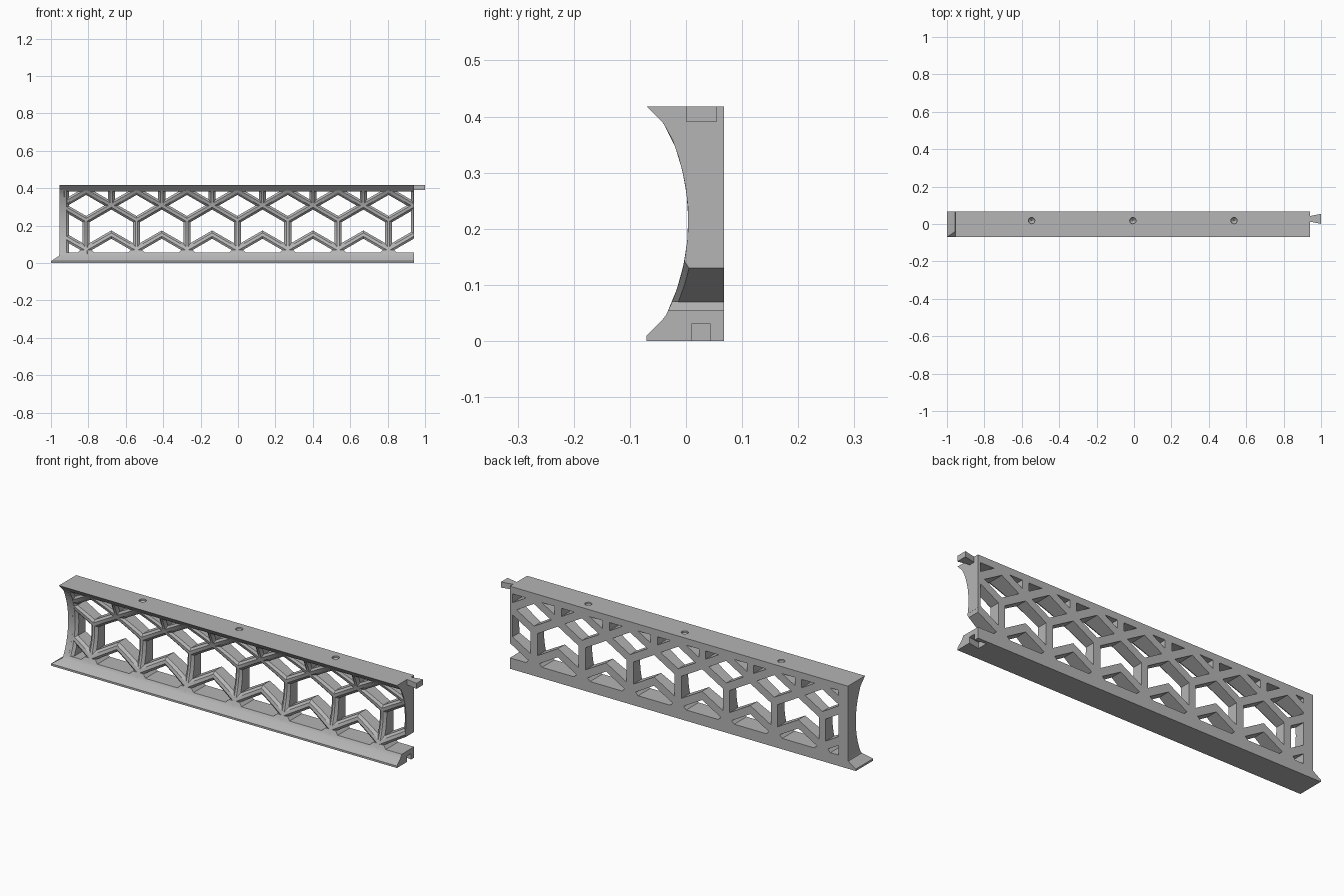
import bpy, bmesh, math

if "Cube" in bpy.data.objects:
    bpy.data.objects.remove(bpy.data.objects["Cube"], do_unlink=True)

BACK = 0.068            # flat rear plane
LEFT, RIGHT = -0.955, 0.94
PERIOD = 0.2695         # lattice spacing
HALF = PERIOD / 2
SIDE = PERIOD / math.sqrt(3)
COLUMNS = [0.805 - PERIOD * k for k in range(7)]
Z_LOW = 0.074           # lowest lattice nodes
Z_TOP = 0.386           # highest lattice nodes

grey = bpy.data.materials.new("plain grey")
grey.use_nodes = True
grey.diffuse_color = (0.46, 0.46, 0.46, 1)
grey.node_tree.nodes["Principled BSDF"].inputs["Base Color"].default_value = (0.46, 0.46, 0.46, 1)


def front(z):
    """Front surface: a hollow arc between two sloping lips."""
    arc = 0.004 - (0.38 - math.sqrt(0.38 ** 2 - (z - 0.215) ** 2))
    return min(arc, max(z - 0.08, -0.07), max(0.348 - z, -0.07))


def steps(a, b, n):
    return [a + (b - a) * i / n for i in range(n + 1)]


def loft(bm, rings):
    """Skin a list of equal rings and cap both ends."""
    rows = [[bm.verts.new(p) for p in ring] for ring in rings]
    n = len(rows[0])
    for a, b in zip(rows, rows[1:]):
        for i in range(n):
            j = (i + 1) % n
            bm.faces.new((a[i], a[j], b[j], b[i]))
    bm.faces.new(rows[0])
    bm.faces.new(rows[-1][::-1])


def slab(bm, zs, left, right):
    """Block between two x limits, following the front curve."""
    loft(bm, [[(left(z), front(z), z), (right(z), front(z), z),
               (right(z), BACK, z), (left(z), BACK, z)] for z in zs])


def section(place, lo, hi):
    """Strut cross-section with chamfered front edges."""
    c = 0.013
    pts = []
    for off, depth in ((-lo, None), (-lo, 0.011), (-max(lo - c, 0), 0),
                       (max(hi - c, 0), 0), (hi, 0.011 if hi else 0), (hi, None)):
        x, z = place(off)
        z = min(max(z, 0.035), 0.389)
        pts.append((x, BACK if depth is None else front(z) + depth, z))
    return pts


def upright(bm, x, z0, z1, lo=0.019, hi=0.019):
    loft(bm, [section(lambda o: (x + o, z), lo, hi) for z in steps(z0, z1, 8)])


def diagonal(bm, x0, z0, x1, z1):
    loft(bm, [section(lambda o: (x0 + (x1 - x0) * t, z0 + (z1 - z0) * t + o), 0.022, 0.022)
              for t in steps(0, 1, 6)])


def finish(bm, name):
    bmesh.ops.recalc_face_normals(bm, faces=bm.faces)
    mesh = bpy.data.meshes.new(name)
    bm.to_mesh(mesh)
    bm.free()
    mesh.materials.append(grey)
    obj = bpy.data.objects.new(name, mesh)
    bpy.context.collection.objects.link(obj)
    return obj


def activate(obj):
    bpy.ops.object.select_all(action='DESELECT')
    obj.select_set(True)
    bpy.context.view_layer.objects.active = obj


def cut(obj, cutter):
    mod = obj.modifiers.new("cut", 'BOOLEAN')
    mod.operation, mod.solver, mod.object = 'DIFFERENCE', 'EXACT', cutter
    activate(obj)
    bpy.ops.object.modifier_apply(modifier=mod.name)
    bpy.data.objects.remove(cutter, do_unlink=True)


def dovetail(bm, x0, x1, z0, z1, neck, wide, mid):
    """Wedge that widens from x0 to x1."""
    loft(bm, [[(x0, mid - neck, z), (x1, mid - wide, z),
               (x1, mid + wide, z), (x0, mid + neck, z)] for z in (z0, z1)])


# Bottom rail, with its left end flaring outwards
bm = bmesh.new()
slab(bm, [0, 0.01, 0.024, 0.0385, 0.047, 0.055],
     lambda z: LEFT - 0.045 * min(max((0.04 - z) / 0.03, 0), 1), lambda z: RIGHT)
bottom_rail = finish(bm, "bottom_rail")

# Dovetail socket under the right end
bm = bmesh.new()
dovetail(bm, RIGHT + 0.002, RIGHT - 0.06, -0.01, 0.03, 0.0165, 0.027, 0.0265)
cut(bottom_rail, finish(bm, "socket_cutter"))

# Top rail
bm = bmesh.new()
slab(bm, [0.383, 0.4, 0.418], lambda z: LEFT, lambda z: RIGHT)
top_rail = finish(bm, "top_rail")

# Conical pin holes in the top rail
bm = bmesh.new()
for x in (-0.547, -0.006, 0.535):
    loft(bm, [[(x + r * math.cos(a), 0.018 + r * math.sin(a), z)
               for a in steps(0, math.tau * 15 / 16, 15)]
              for r, z in ((0.017, 0.425), (0.017, 0.41), (0.002, 0.394))])
cut(top_rail, finish(bm, "pin_hole_cutter"))

# Dovetail tab on the right end
bm = bmesh.new()
dovetail(bm, RIGHT - 0.004, 1.0, 0.39, 0.418, 0.014, 0.027, 0.0275)
tab = finish(bm, "dovetail_tab")

# Left end post with a chamfered inner edge
bm = bmesh.new()
slab(bm, steps(0.05, 0.39, 24), lambda z: LEFT, lambda z: -0.925)
upright(bm, -0.922, 0.05, 0.389)
left_post = finish(bm, "left_post")

# Thin right end post
bm = bmesh.new()
upright(bm, RIGHT, Z_LOW + SIDE / 2, 0.389, 0.015, 0)
right_post = finish(bm, "right_post")

# Upright struts: long ones below, short ones above
bm = bmesh.new()
for x in COLUMNS:
    upright(bm, x, 0.045, Z_LOW + SIDE)
for x in COLUMNS[1:]:
    upright(bm, x + HALF, Z_TOP - SIDE / 2, 0.389)
uprights = finish(bm, "upright_struts")

# Diagonal struts mirrored about each column
bm = bmesh.new()
for x in COLUMNS:
    for s in (-1, 1):
        for z0, z1 in ((Z_LOW, Z_LOW + SIDE / 2),
                       (Z_LOW + SIDE, Z_LOW + SIDE * 1.5),
                       (Z_TOP, Z_TOP - SIDE / 2)):
            diagonal(bm, x, z0, x + s * HALF, z1)
diagonals = finish(bm, "diagonal_struts")

# Small feet where the lattice meets the bottom rail
bm = bmesh.new()
for x in COLUMNS:
    slab(bm, [0.05, 0.055, 0.07],
         lambda z: x - 0.045 + (z - 0.055), lambda z: x + 0.045 - (z - 0.055))
feet = finish(bm, "lattice_feet")

# Smooth the hollow front, keep edges sharp
for obj in (bottom_rail, top_rail, tab, left_post, right_post, uprights, diagonals, feet):
    activate(obj)
    bpy.ops.object.shade_smooth_by_angle(angle=math.radians(20))
